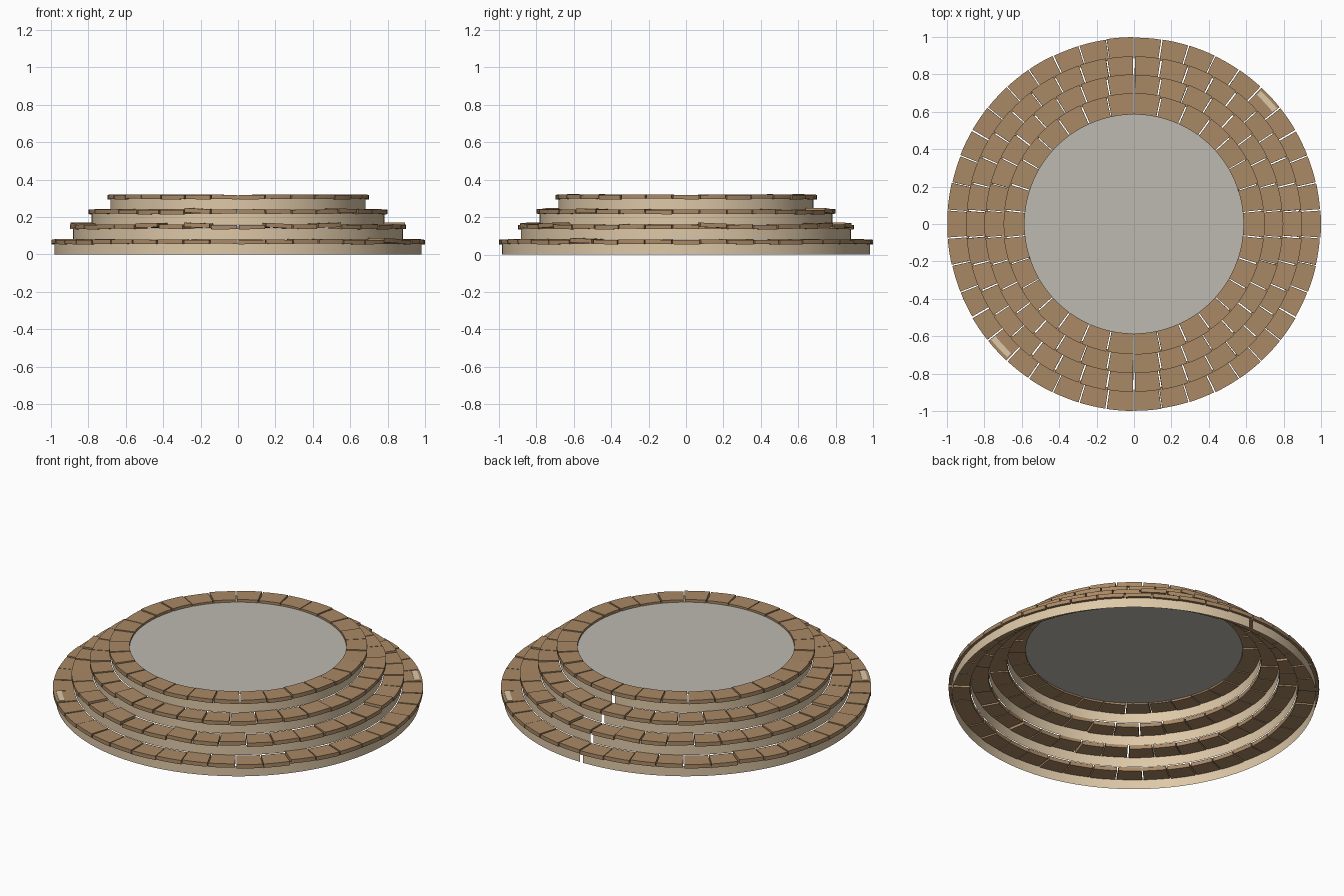
import bpy, bmesh, math, random
from mathutils import Vector, Matrix

if "Cube" in bpy.data.objects:
    bpy.data.objects.remove(bpy.data.objects["Cube"])

random.seed(4)


def material(name, rgb):
    m = bpy.data.materials.new(name)
    m.diffuse_color = (*rgb, 1)
    m.use_nodes = True
    m.node_tree.nodes["Principled BSDF"].inputs["Base Color"].default_value = m.diffuse_color
    return m


BROWN = material("brown stone", (0.40, 0.25, 0.13))
CREAM = material("cream plaster", (0.73, 0.58, 0.39))
GREY = material("grey floor", (0.51, 0.49, 0.44))


def finish(bm, name, mat, smooth=False):
    me = bpy.data.meshes.new(name)
    bm.to_mesh(me)
    bm.free()
    me.materials.append(mat)
    for p in me.polygons:
        p.use_smooth = smooth
    ob = bpy.data.objects.new(name, me)
    bpy.context.collection.objects.link(ob)
    return ob


def polar(r, a, z):
    return Vector((r * math.cos(a), r * math.sin(a), z))


def slab(bm, a0, a1, r0, r1, z0, z1, matrix=Matrix(), n=4):
    """Curved block between two angles and two radii."""
    rows = []
    for i in range(n + 1):
        a = a0 + (a1 - a0) * i / n
        rows.append([bm.verts.new(matrix @ polar(r, a, z))
                     for r, z in ((r0, z0), (r1, z0), (r1, z1), (r0, z1))])
    for p, q in zip(rows, rows[1:]):
        for k in range(4):
            j = (k + 1) % 4
            bm.faces.new((p[k], p[j], q[j], q[k]))
    bm.faces.new(rows[0][::-1])
    bm.faces.new(rows[-1])


def wall(name, r, z0, z1, n=96):
    """Thin riser wall with a narrow gap at the back."""
    bm = bmesh.new()
    gap = 0.01 / r
    start, sweep = math.pi / 2 + gap, 2 * math.pi - 2 * gap
    cols = []
    for i in range(n + 1):
        a = start + sweep * i / n
        cols.append([bm.verts.new(polar(r, a, z)) for z in (z0, z1)])
    for p, q in zip(cols, cols[1:]):
        bm.faces.new((p[0], q[0], q[1], p[1]))
    finish(bm, name, CREAM, True)


# Four tiers: a riser wall capped by a ring of slightly uneven slabs
for t, count in enumerate((42, 38, 34, 30)):
    outer, top = 1.0 - 0.1 * t, 0.08 * (t + 1)
    wall(f"riser_{t + 1}", outer - 0.018, top - 0.08, top - 0.02)
    bm = bmesh.new()
    step = 2 * math.pi / count
    for i in range(count // 2):
        c = i * step
        gap = random.uniform(0.002, 0.005) / outer
        lift = random.uniform(-0.003, 0.002)
        tilt = random.uniform(-0.02, 0.02)
        if random.random() < 0.1:
            lift, tilt = lift + 0.006, tilt * 3
        if t == 0 and i == 5:
            lift = tilt = 0
        pivot = polar(outer - 0.06, c, top)
        m = (Matrix.Translation(pivot + Vector((0, 0, lift)))
             @ Matrix.Rotation(tilt, 4, polar(1, c, 0))
             @ Matrix.Translation(-pivot))
        # the second half of the ring repeats the first, turned around
        for turn in (0, math.pi):
            slab(bm, c - step / 2 + gap, c + step / 2 - gap,
                 outer - 0.115, outer - random.uniform(0, 0.004),
                 top - 0.023, top, Matrix.Rotation(turn, 4, 'Z') @ m)
    bmesh.ops.recalc_face_normals(bm, faces=bm.faces)
    finish(bm, f"slab_ring_{t + 1}", BROWN)

# Pale worn patches on two opposite bottom slabs
bm = bmesh.new()
for turn in (0, math.pi):
    c = math.radians(42.7) + turn
    slab(bm, c - 0.065, c + 0.065, 0.953, 0.983, 0.078, 0.083)
bmesh.ops.recalc_face_normals(bm, faces=bm.faces)
finish(bm, "worn_patches", CREAM)

# Round floor set slightly below the top slabs
bm = bmesh.new()
bmesh.ops.create_circle(bm, cap_ends=True, segments=96, radius=0.59,
                        matrix=Matrix.Translation((0, 0, 0.306)))
finish(bm, "top_floor", GREY)
